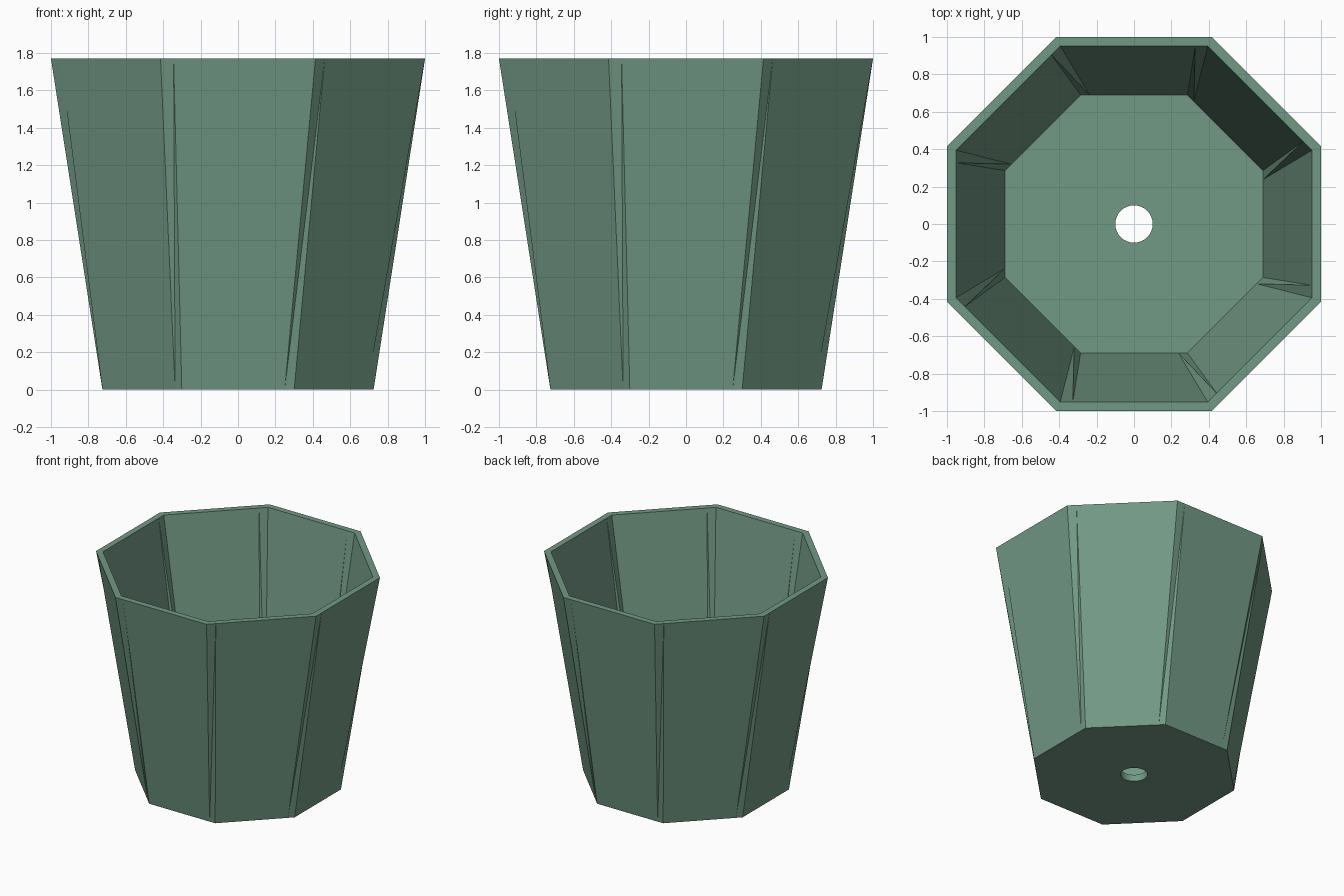
import bpy, bmesh, math
from mathutils import Vector

if "Cube" in bpy.data.objects:
    bpy.data.objects.remove(bpy.data.objects["Cube"])

SIDES, HEIGHT, FLOOR = 8, 1.77, 0.055
TOP_R = 1.0 / math.cos(math.pi / SIDES)      # corner radius at the rim
BASE_R = 0.725 / math.cos(math.pi / SIDES)   # corner radius at the foot
SHIFT, INNER = 0.0845, 0.951                 # corner crease offset, inner wall scale
HOLE_R, HOLE_SEGS = 0.1, 32

bm = bmesh.new()


def octagon(radius, z):
    return [Vector((radius * math.cos(a), radius * math.sin(a), z))
            for a in (math.radians(22.5 + 45 * k) for k in range(SIDES))]


def wall(top_r, base_r, z0, z1):
    """Eight flat panels with a shallow twisted crease at each corner."""
    t, b = octagon(top_r, z1), octagon(base_r, z0)
    T = [bm.verts.new(p) for p in t]
    T2 = [bm.verts.new(t[k].lerp(t[(k + 1) % SIDES], SHIFT)) for k in range(SIDES)]
    B = [bm.verts.new(p) for p in b]
    B2 = [bm.verts.new(b[k].lerp(b[k - 1], SHIFT)) for k in range(SIDES)]
    for k in range(SIDES):
        n = (k + 1) % SIDES
        bm.faces.new((T2[k], B[k], B2[n], T[n]))
        bm.faces.new((T[k], B2[k], T2[k]))
        bm.faces.new((T2[k], B2[k], B[k]))
    top = [v for k in range(SIDES) for v in (T[k], T2[k])]
    base = [v for k in range(SIDES) for v in (B2[k], B[k])]
    return top, base


def circle(z):
    return [bm.verts.new((HOLE_R * math.cos(a), HOLE_R * math.sin(a), z))
            for a in (math.tau * i / HOLE_SEGS for i in range(HOLE_SEGS))]


def bridge(a, b):
    for i in range(len(a)):
        j = (i + 1) % len(a)
        bm.faces.new((a[i], a[j], b[j], b[i]))


def plate(outer, hole):
    """Flat floor joining the octagon to the hole, two hole segments per corner pair."""
    n = len(outer)
    step = HOLE_SEGS // n
    for i in range(n):
        # corner direction picks the matching run of hole vertices
        h = lambda q: round(HOLE_SEGS * (22.5 + 45 * (q // 2) + 22.5 * (q % 2)) / 360)
        s = h(i)
        a, b = outer[i], outer[(i + 1) % n]
        for d in range(step):
            bm.faces.new((a, hole[(s + d) % HOLE_SEGS], hole[(s + d + 1) % HOLE_SEGS]))
        bm.faces.new((a, b, hole[(s + step) % HOLE_SEGS]))


# outer and inner walls
out_top, out_base = wall(TOP_R, BASE_R, 0, HEIGHT)
in_top, in_base = wall(TOP_R * INNER, BASE_R * INNER, FLOOR, HEIGHT)

# rim, floor, underside and drain hole
bridge(out_top, in_top)
low, high = circle(0), circle(FLOOR)
plate(out_base, low)
plate(in_base, high)
bridge(low, high)
bmesh.ops.recalc_face_normals(bm, faces=bm.faces)

mesh = bpy.data.meshes.new("planter_pot")
bm.to_mesh(mesh)
bm.free()
pot = bpy.data.objects.new("planter_pot", mesh)
bpy.context.collection.objects.link(pot)

green = bpy.data.materials.new("sage_green")
green.diffuse_color = (0.17, 0.32, 0.235, 1)
green.use_nodes = True
green.node_tree.nodes["Principled BSDF"].inputs["Base Color"].default_value = green.diffuse_color
mesh.materials.append(green)
